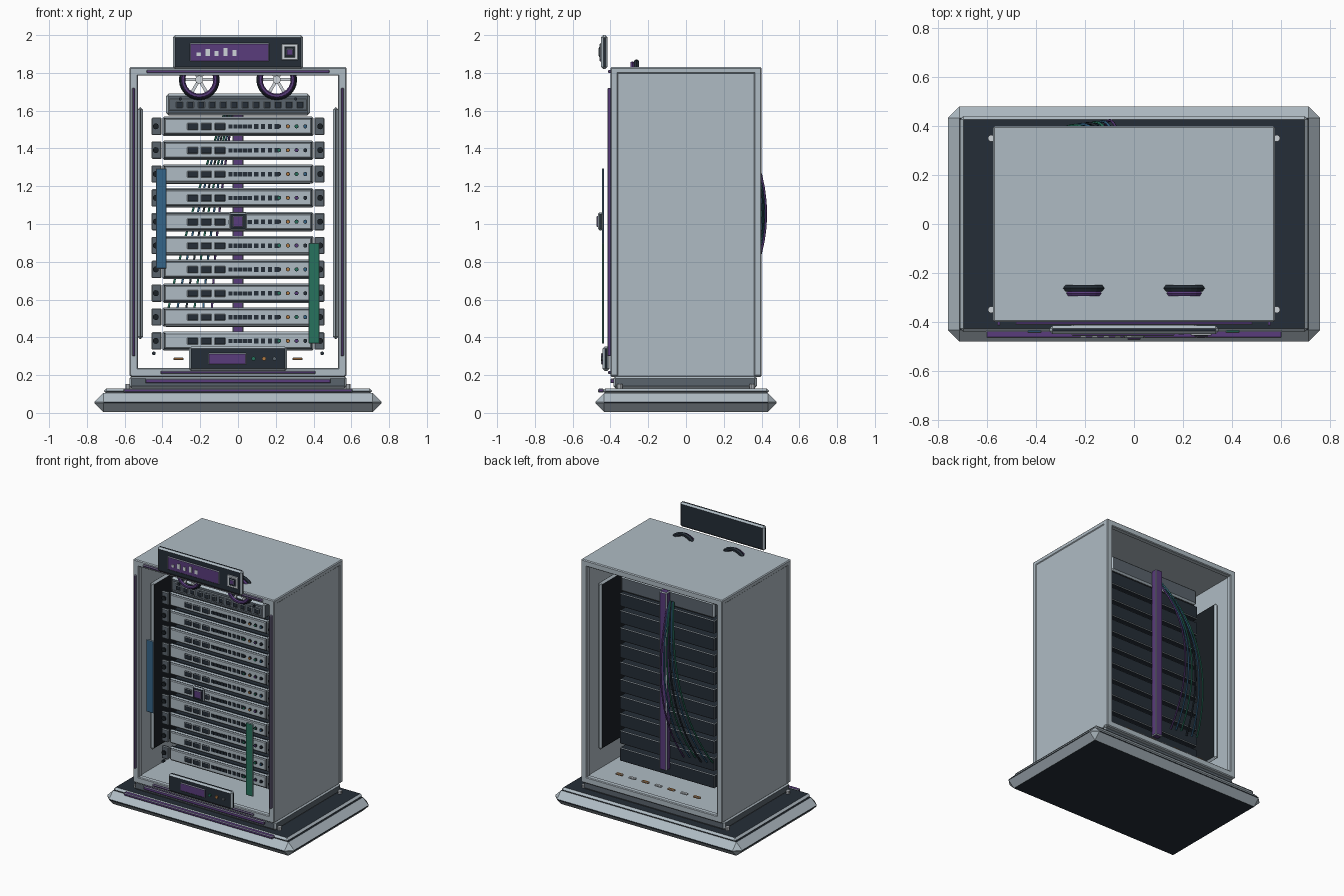
import bpy, bmesh, math
from mathutils import Matrix, Vector

if "Cube" in bpy.data.objects:
    bpy.data.objects.remove(bpy.data.objects["Cube"])

PALETTE = {
    "shell": (0.43, 0.50, 0.55), "dark": (0.018, 0.027, 0.038), "black": (0.010, 0.014, 0.018),
    "mid": (0.10, 0.125, 0.15), "purple": (0.10, 0.045, 0.20), "blue": (0.035, 0.13, 0.25),
    "green": (0.02, 0.17, 0.11), "orange": (0.45, 0.20, 0.06), "pale": (0.62, 0.66, 0.70),
}
NAMES = list(PALETTE)
MATS = []
for key, c in PALETTE.items():
    m = bpy.data.materials.new(key)
    m.diffuse_color = (*c, 1)
    m.use_nodes = True
    m.node_tree.nodes["Principled BSDF"].inputs["Base Color"].default_value = m.diffuse_color
    MATS.append(m)


def finish(name, bm):
    me = bpy.data.meshes.new(name)
    bm.to_mesh(me)
    bm.free()
    for m in MATS:
        me.materials.append(m)
    ob = bpy.data.objects.new(name, me)
    bpy.context.collection.objects.link(ob)
    return ob


def add_box(bm, x0, x1, y0, y1, z0, z1, mat, bevel=0):
    mtx = Matrix.Translation(((x0 + x1) / 2, (y0 + y1) / 2, (z0 + z1) / 2)) @ \
        Matrix.Diagonal((x1 - x0, y1 - y0, z1 - z0, 1))
    vs = bmesh.ops.create_cube(bm, size=1, matrix=mtx)["verts"]
    for f in {f for v in vs for f in v.link_faces}:
        f.material_index = NAMES.index(mat)
    if bevel:
        edges = list({e for v in vs for e in v.link_edges})
        bmesh.ops.bevel(bm, geom=edges, offset=bevel, segments=1, affect='EDGES', profile=0.5)


def add_disc(bm, c, r, depth, mat, axis='Y', segs=10):
    rot = Matrix.Rotation(math.pi / 2, 4, 'X') if axis == 'Y' else Matrix()
    vs = bmesh.ops.create_cone(bm, cap_ends=True, segments=segs, radius1=r, radius2=r,
                               depth=depth, matrix=Matrix.Translation(c) @ rot)["verts"]
    for f in {f for v in vs for f in v.link_faces}:
        f.material_index = NAMES.index(mat)


def box(name, *args):
    bm = bmesh.new()
    add_box(bm, *args)
    return finish(name, bm)


# stepped base and plinth
box("base_lower", -.76, .76, -.48, .48, .005, .105, "dark", .047)
box("base_upper", -.71, .71, -.44, .44, .10, .13, "dark", .014)
box("plinth", -.575, .575, -.385, .375, .13, .195, "mid", .012)
box("base_light_strip", -.605, .605, -.465, -.435, .108, .128, "purple", .004)
box("plinth_light_strip", -.49, .49, -.40, -.38, .157, .182, "purple", .004)
bm = bmesh.new()
for sx in (-1, 1):
    for y in (-.35, .35):
        add_disc(bm, (sx * .583, y, .14), .014, .025, "pale", 'Z')
finish("base_bolts", bm)

# cabinet shell, open at front and back
box("cabinet_floor", -.57, .57, -.40, .40, .19, .23, "shell", .006)
box("cabinet_roof", -.575, .575, -.40, .40, 1.795, 1.83, "shell", .006)
for s, side in ((-1, "left"), (1, "right")):
    a, b = sorted((s * .545, s * .57))
    box(side + "_wall", a, b, -.395, .395, .21, 1.81, "shell")
    a, b = sorted((s * .53, s * .575))
    for y, end in ((-.40, "front"), (.36, "back")):
        box(f"{end}_{side}_post", a, b, y, y + .04, .195, 1.825, "shell", .005)
    a, b = sorted((s * .503, s * .532))
    box(side + "_inner_panel", a, b, -.27, .27, .39, 1.62, "black", .014)
    a, b = sorted((s * .545, s * .56))
    box(side + "_light_strip", a, b, -.415, -.395, .30, 1.72, "purple", .003)
for y, end in ((-.40, "front"), (.36, "back")):
    box(end + "_sill", -.56, .56, y, y + .04, .195, .237, "shell", .005)
    box(end + "_header", -.56, .56, y, y + .04, 1.785, 1.825, "shell", .005)
box("top_light_strip", -.485, .485, -.412, -.395, 1.80, 1.815, "purple", .003)
box("bottom_light_strip", -.41, .41, -.412, -.395, .207, .221, "purple", .003)

# ten rack units
for i in range(10):
    z = 1.517 - i * .1262
    bm = bmesh.new()
    add_box(bm, -.385, .385, -.20, .22, z - .052, z + .045, "dark", .004)
    add_box(bm, -.40, .40, -.225, -.195, z - .051, z + .051, "dark", .008)
    add_box(bm, -.388, .388, -.235, -.215, z - .041, z + .041, "shell", .005)
    for x in (-.24, -.168, -.096):
        add_box(bm, x - .029, x + .029, -.243, -.23, z - .019, z + .017, "dark", .003)
    for k in range(5):
        x = -.04 + k * .026
        add_box(bm, x - .011, x + .011, -.241, -.23, z - .012, z + .010, "dark")
    for k in range(4):
        x = .10 + k * .036 - .003
        add_box(bm, x - .011, x + .011, -.241, -.23, z - .013, z + .012, "dark")
    leds = ("green", "orange", "purple", "dark") if i % 2 else ("dark", "orange", "green", "blue")
    for k, c in enumerate(leds):
        add_disc(bm, (.218 + k * .046, -.238, z), .011, .014, "dark")
        add_disc(bm, (.218 + k * .046, -.242, z), .008, .014, c)
    for s in (-1, 1):
        a, b = sorted((s * .405, s * .457))
        add_box(bm, a, b, -.235, -.215, z - .046, z + .046, "mid", .004)
        add_disc(bm, (s * .435, -.238, z), .016, .014, "black")
    finish(f"rack_unit_{i + 1}", bm)

# patch panel above the units
bm = bmesh.new()
add_box(bm, -.38, .38, -.24, .22, 1.575, 1.69, "mid", .012)
add_box(bm, -.365, .365, -.246, -.235, 1.60, 1.662, "mid", .003)
for k in range(12):
    x = -.31 + k * .058
    add_box(bm, x - .018, x + .018, -.254, -.24, 1.614, 1.648, "dark", .003)
finish("patch_panel", bm)

# fans passing through the roof
for s, side in ((-1, "left"), (1, "right")):
    for label, y, R, r, mat in (("rim", -.262, .093, .015, "dark"), ("ring", -.283, .086, .012, "purple")):
        bpy.ops.mesh.primitive_torus_add(major_radius=R, minor_radius=r, major_segments=24,
                                         minor_segments=6, location=(s * .205, y, 1.764),
                                         rotation=(math.pi / 2, 0, 0))
        ob = bpy.context.object
        ob.name = f"{side}_fan_{label}"
        ob.data.materials.append(MATS[NAMES.index(mat)])
    bm = bmesh.new()
    add_disc(bm, (0, 0, 0), .022, .03, "pale")
    for k in range(3):
        n = len(bm.verts)
        add_box(bm, -.085, .085, -.007, .007, -.008, .008, "pale")
        bm.verts.ensure_lookup_table()
        bmesh.ops.rotate(bm, verts=bm.verts[n:], cent=(0, 0, 0),
                         matrix=Matrix.Rotation(k * math.pi / 3, 3, 'Y'))
    finish(side + "_fan_spokes", bm).location = (s * .205, -.272, 1.764)

# top status display
bm = bmesh.new()
add_box(bm, -.345, .345, -.45, -.415, 1.82, 2.0, "dark", .012)
add_box(bm, -.255, .165, -.457, -.44, 1.86, 1.957, "purple", .004)
for x, h in ((-.208, .018), (-.16, .036), (-.113, .026), (-.066, .042), (-.019, .03)):
    add_box(bm, x - .011, x + .011, -.462, -.45, 1.89, 1.89 + h, "pale")
for r, y, c in ((.043, -.456, "pale"), (.029, -.460, "dark"), (.018, -.464, "purple")):
    add_box(bm, .274 - r, .274 + r, y, -.44, 1.91 - r, 1.91 + r, c, .003)
finish("top_display", bm)

# bottom control display
bm = bmesh.new()
add_box(bm, -.26, .26, -.442, -.405, .222, .352, "dark", .012)
add_box(bm, -.157, .045, -.449, -.43, .256, .317, "purple", .004)
for x, c in ((.082, "green"), (.138, "orange"), (.193, "mid")):
    add_disc(bm, (x, -.444, .287), .011, .014, c)
finish("control_display", bm)

# centre indicator and floating side bars
bm = bmesh.new()
add_box(bm, -.047, .047, -.465, -.44, .965, 1.062, "dark", .008)
add_box(bm, -.029, .029, -.473, -.455, .984, 1.043, "purple", .004)
finish("centre_indicator", bm)
box("blue_bar", -.435, -.378, -.445, -.433, .763, 1.295, "blue", .003)
box("green_bar", .374, .432, -.445, -.433, .367, .90, "green", .003)

# rear spine, floor contacts and small rail screws
box("rear_spine", -.03, .03, .22, .27, .38, 1.69, "purple", .006)
bm = bmesh.new()
for k in range(7):
    x = -.315 + k * .105
    add_box(bm, x - .027, x + .027, .31, .33, .28, .292, "pale" if k % 2 else "orange", .002)
finish("floor_contacts", bm)
bm = bmesh.new()
for s in (-1, 1):
    add_disc(bm, (s * .445, -.23, .315), .01, .02, "dark")
    add_disc(bm, (s * .305, -.25, 1.662), .008, .015, "dark")
finish("rail_screws", bm)

# drooping rear cables
for i, c in enumerate(("purple", "blue", "green", "dark", "blue", "green")):
    p0 = Vector((-.02 - .008 * i, .23, 1.62))
    p1 = Vector((-.12 - .03 * i, .62 - .008 * i, 1.04))
    p2 = Vector((-.14 - .047 * i, .225, .50 + .01 * (i % 3)))
    cu = bpy.data.curves.new(f"cable_{i + 1}", 'CURVE')
    cu.dimensions = '3D'
    cu.bevel_depth = .006
    cu.bevel_resolution = 1
    cu.use_fill_caps = True
    sp = cu.splines.new('POLY')
    sp.points.add(16)
    for k, p in enumerate(sp.points):
        t = k / 16
        p.co = (*(p0 * (1 - t) ** 2 + p1 * 2 * t * (1 - t) + p2 * t * t), 1)
    cu.materials.append(MATS[NAMES.index(c)])
    bpy.context.collection.objects.link(bpy.data.objects.new(f"cable_{i + 1}", cu))
